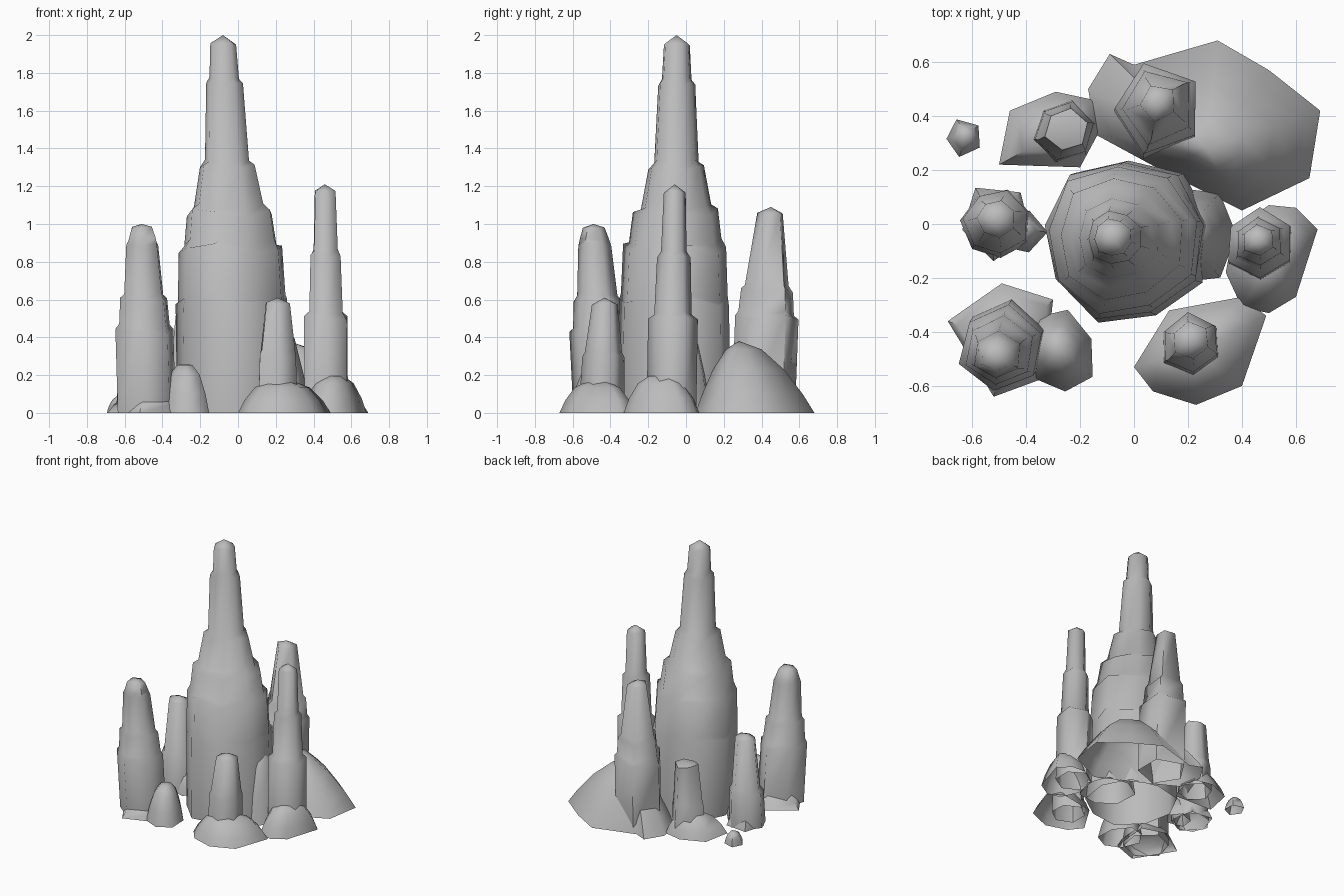
import bpy
import bmesh
import math
from mathutils import Matrix, Vector

default_cube = bpy.data.objects.get("Cube")
if default_cube:
    bpy.data.objects.remove(default_cube, do_unlink=True)

# One plain stone colour
stone = bpy.data.materials.new("grey_stone")
stone.use_nodes = True
stone_colour = (0.5, 0.5, 0.5, 1)
stone.diffuse_color = stone_colour
shader = stone.node_tree.nodes["Principled BSDF"]
shader.inputs["Base Color"].default_value = stone_colour
shader.inputs["Roughness"].default_value = 0.9


def uneven_polygon(sides, turn, wobble, phase=0):
    """Uneven polygon of about unit radius, as flat vectors."""
    points = []
    for i in range(sides):
        angle = math.radians(turn) + math.tau * i / sides
        radius = 1 + wobble * math.sin(i * 2.4 + phase)
        points.append(Vector((math.cos(angle), math.sin(angle), 0)) * radius)
    return points


def oval(centre, size, turn=0, sides=7):
    """Uneven oval footprint on the ground."""
    middle = Vector((*centre, 0))
    tilt = Matrix.Rotation(math.radians(turn), 3, "Z")
    return [middle + tilt @ Vector((point.x * size[0], point.y * size[1], 0))
            for point in uneven_polygon(sides, 0, 0.07)]


def loft(name, rings, apex, sharp_angle):
    """Skin a stack of rings, leave the bottom open and close the top at an apex."""
    bm = bmesh.new()
    loops = [[bm.verts.new(point) for point in ring] for ring in rings]
    count = len(loops[0])
    for lower, upper in zip(loops, loops[1:]):
        for i in range(count):
            j = (i + 1) % count
            bm.faces.new((lower[i], lower[j], upper[j], upper[i]))
    tip = bm.verts.new(apex)
    for i in range(count):
        bm.faces.new((loops[-1][i], loops[-1][(i + 1) % count], tip))
    mesh = bpy.data.meshes.new(name)
    bm.to_mesh(mesh)
    bm.free()
    mesh.materials.append(stone)
    obj = bpy.data.objects.new(name, mesh)
    bpy.context.collection.objects.link(obj)
    bpy.ops.object.select_all(action="DESELECT")
    obj.select_set(True)
    bpy.context.view_layer.objects.active = obj
    bpy.ops.object.shade_smooth_by_angle(angle=math.radians(sharp_angle))


def spire(name, base, tip, sides, turn, tiers):
    """Stepped stone column; each tier is (top height, lower radius, upper radius)."""
    foot, apex = Vector((*base, 0)), Vector(tip)
    rings = []
    floor = 0
    for index, (ceiling, lower, upper) in enumerate(tiers):
        shape = uneven_polygon(sides, turn + 3 * index, 0.05, index / 2)
        for height, radius in ((floor, lower), (ceiling, upper)):
            centre = foot.lerp(apex, height / apex.z)
            ring = []
            for i, point in enumerate(shape):
                corner = centre + point * radius
                # Uneven ledges
                if height:
                    corner.z += 0.1 * radius * math.cos(i * 2 + index)
                ring.append(corner)
            rings.append(ring)
        floor = ceiling + 0.03
    loft(name, rings, apex, 65)


def mound(name, footprint, peak, bulge=3):
    """Low rounded rock swelling from its footprint to a peak."""
    apex = Vector(peak)
    rings = []
    for spread in (1, 0.85, 0.6, 0.3):
        ring = []
        for point in footprint:
            corner = apex.lerp(Vector(point).to_3d(), spread)
            corner.z = apex.z * (1 - spread ** bulge)
            ring.append(corner)
        rings.append(ring)
    loft(name, rings, apex, 65)


# Central column and the spur that leans on it
spire("main_spire", base=(-0.02, -0.06), tip=(-0.08, -0.05, 2), sides=9, turn=10,
      tiers=((0.58, 0.31, 0.3), (0.87, 0.29, 0.28), (1.06, 0.25, 0.23),
             (1.3, 0.19, 0.15), (1.74, 0.12, 0.1), (1.95, 0.08, 0.07)))
mound("main_spur", oval(centre=(0.2, -0.04), size=(0.18, 0.19)), peak=(0.18, -0.04, 0.5))

# Smaller columns around it
spire("front_left_spire", base=(0.47, -0.08), tip=(0.46, -0.06, 1.21), sides=6, turn=30,
      tiers=((0.5, 0.13, 0.13), (0.83, 0.1, 0.09), (1.17, 0.07, 0.06)))
spire("front_right_spire", base=(-0.48, -0.44), tip=(-0.51, -0.49, 1), sides=6, turn=20,
      tiers=((0.43, 0.16, 0.16), (0.6, 0.14, 0.13), (0.89, 0.11, 0.09),
             (0.98, 0.08, 0.06)))
spire("front_spire", base=(0.21, -0.45), tip=(0.21, -0.43, 0.61), sides=6, turn=35,
      tiers=((0.3, 0.12, 0.11), (0.58, 0.1, 0.07)))
spire("back_spire", base=(0.09, 0.41), tip=(0.09, 0.45, 1.09), sides=5, turn=36,
      tiers=((0.5, 0.17, 0.17), (0.65, 0.15, 0.14), (1.06, 0.12, 0.07)))
spire("right_spire", base=(-0.51, 0), tip=(-0.51, 0.02, 0.68), sides=7, turn=20,
      tiers=((0.25, 0.13, 0.12), (0.65, 0.1, 0.07)))
spire("back_right_spire", base=(-0.26, 0.34), tip=(-0.25, 0.35, 0.53), sides=6, turn=15,
      tiers=((0.2, 0.12, 0.11), (0.51, 0.1, 0.08)))

# Rocks at the feet of the columns
mound("back_rock", ((0.69, 0.42), (0.5, 0.57), (0.31, 0.68), (0, 0.59), (-0.09, 0.63),
                    (-0.17, 0.5), (-0.14, 0.33), (0.1, 0.2), (0.4, 0.05), (0.65, 0.17)),
      peak=(0.27, 0.28, 0.38), bulge=1.8)
mound("front_rock", ((0, -0.53), (0.07, -0.62), (0.23, -0.67), (0.4, -0.6),
                     (0.49, -0.34), (0.4, -0.27), (0.13, -0.32)),
      peak=(0.22, -0.47, 0.17))
mound("front_left_rock", ((0.34, -0.18), (0.4, -0.31), (0.5, -0.33), (0.6, -0.27),
                          (0.68, -0.02), (0.6, 0.06), (0.5, 0.07), (0.37, -0.02)),
      peak=(0.51, -0.14, 0.2))
mound("front_right_rock", ((-0.69, -0.36), (-0.52, -0.64), (-0.33, -0.57),
                           (-0.3, -0.28), (-0.49, -0.22)),
      peak=(-0.46, -0.44, 0.12))
mound("inner_front_right_rock", oval(centre=(-0.28, -0.47), size=(0.13, 0.16), turn=20),
      peak=(-0.28, -0.46, 0.26))
mound("back_right_rock", ((-0.5, 0.22), (-0.2, 0.21), (-0.13, 0.34), (-0.15, 0.46),
                          (-0.29, 0.49), (-0.46, 0.42)),
      peak=(-0.28, 0.34, 0.16))
mound("right_rock", oval(centre=(-0.42, -0.03), size=(0.1, 0.08), sides=5),
      peak=(-0.42, -0.02, 0.16))
mound("right_foot_rock", oval(centre=(-0.51, 0.01), size=(0.14, 0.14), turn=50, sides=5),
      peak=(-0.52, 0.01, 0.13))
mound("loose_pebble", oval(centre=(-0.63, 0.32), size=(0.07, 0.07), turn=40, sides=5),
      peak=(-0.62, 0.33, 0.09))
